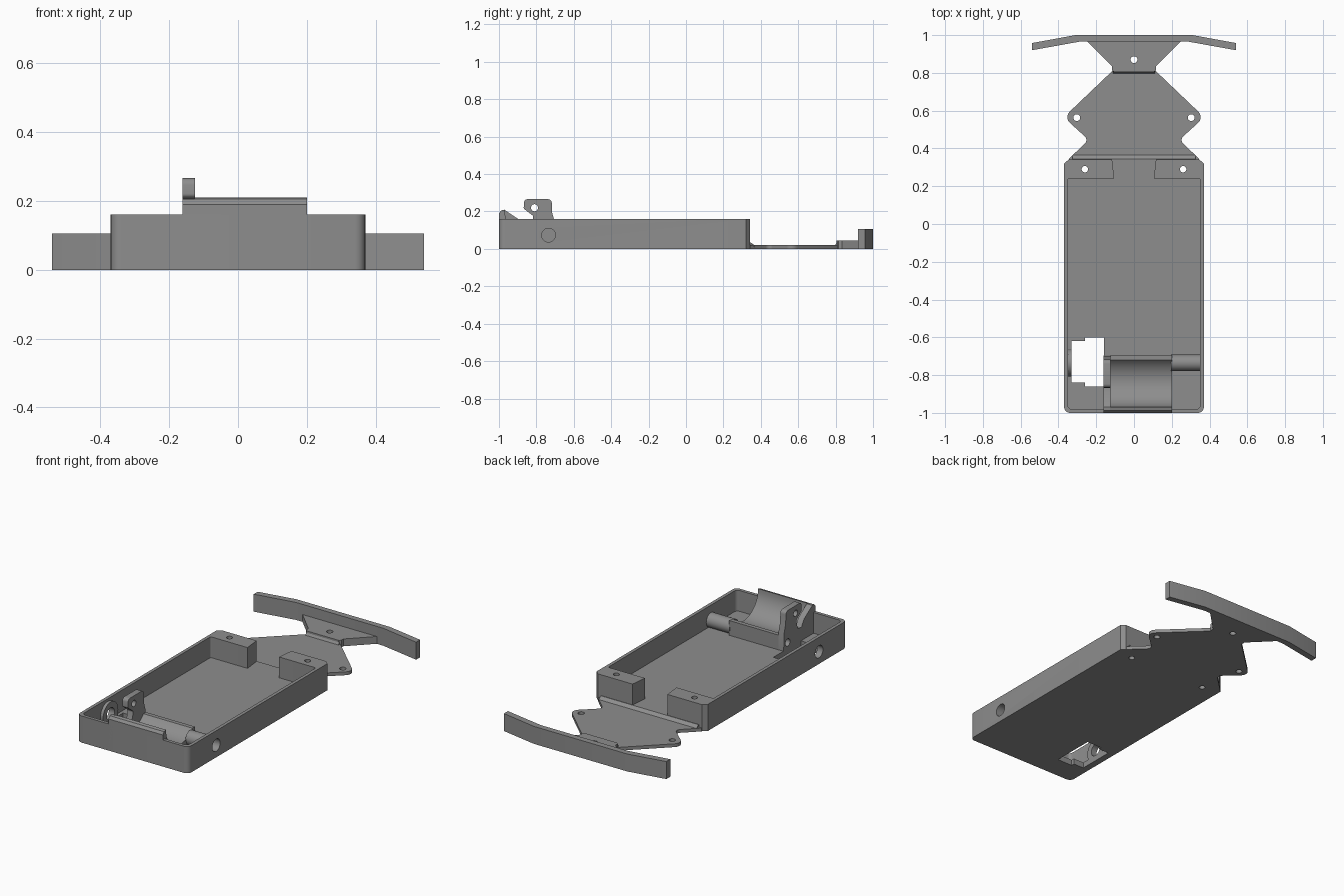
import bpy, bmesh, math
from mathutils import Vector

if "Cube" in bpy.data.objects:
    bpy.data.objects.remove(bpy.data.objects["Cube"])

grey = bpy.data.materials.new("plain grey")
grey.diffuse_color = (0.27, 0.27, 0.27, 1)
grey.use_nodes = True
grey.node_tree.nodes["Principled BSDF"].inputs["Base Color"].default_value = grey.diffuse_color


def prism(name, pts, axis, lo, hi):
    """Extrude a closed outline along z (points are x, y) or x (points are y, z)."""
    place = (lambda p, w: (p[0], p[1], w)) if axis == 'z' else (lambda p, w: (w, p[0], p[1]))
    bm = bmesh.new()
    a = [bm.verts.new(place(p, lo)) for p in pts]
    b = [bm.verts.new(place(p, hi)) for p in pts]
    bm.faces.new(a)
    bm.faces.new(b)
    n = len(pts)
    for i in range(n):
        bm.faces.new((a[i], a[(i + 1) % n], b[(i + 1) % n], b[i]))
    bmesh.ops.recalc_face_normals(bm, faces=bm.faces)
    mesh = bpy.data.meshes.new(name)
    bm.to_mesh(mesh)
    bm.free()
    mesh.materials.append(grey)
    ob = bpy.data.objects.new(name, mesh)
    bpy.context.collection.objects.link(ob)
    return ob


def rounded(pts, steps=5):
    """Round each corner given as (u, v, radius); no radius keeps it sharp."""
    out = []
    for i, p in enumerate(pts):
        c = Vector(p[:2])
        if len(p) < 3:
            out.append(tuple(c))
            continue
        d0 = (Vector(pts[i - 1][:2]) - c).normalized()
        d1 = (Vector(pts[(i + 1) % len(pts)][:2]) - c).normalized()
        half = d0.angle(d1) / 2
        mid = c + (d0 + d1).normalized() * p[2] / math.sin(half)
        t = p[2] / math.tan(half)
        s, e = c + d0 * t - mid, c + d1 * t - mid
        turn = s.angle_signed(e)
        for k in range(steps + 1):
            ang = -turn * k / steps
            out.append((mid.x + s.x * math.cos(ang) - s.y * math.sin(ang),
                        mid.y + s.x * math.sin(ang) + s.y * math.cos(ang)))
    return out


def circle(u, v, r, n=28):
    return [(u + r * math.cos(2 * math.pi * i / n), v + r * math.sin(2 * math.pi * i / n))
            for i in range(n)]


def mirrored(half):
    """Complete a right-hand outline with its left-hand mirror."""
    return half + [(-p[0],) + tuple(p[1:]) for p in reversed(half)]


def cut(ob, *cutters):
    bpy.context.view_layer.objects.active = ob
    for c in cutters:
        m = ob.modifiers.new("cut", 'BOOLEAN')
        m.operation, m.solver, m.object = 'DIFFERENCE', 'EXACT', c
        bpy.ops.object.modifier_apply(modifier=m.name)
        bpy.data.objects.remove(c)


def hole(u, v, r, axis, lo, hi):
    return prism("cutter", circle(u, v, r), axis, lo, hi)


AY, AZ = -0.735, 0.073     # cross axle position
FLOOR = 0.035

# Tray with corner blocks left standing at the open back
tray = prism("tray", rounded(mirrored([(0.37, -1, 0.03), (0.37, 0.32), (0.345, 0.342)])),
             'z', 0, 0.16)
cavity = mirrored([(0.35, -0.98, 0.02), (0.35, 0.24, 0.008), (0.105, 0.24), (0.12, 0.38)])
cut(tray, prism("cutter", rounded(cavity), 'z', FLOOR, 0.3))
window = [(-0.33, -0.84), (-0.26, -0.84), (-0.26, -0.86), (-0.16, -0.86),
          (-0.16, -0.60), (-0.26, -0.60), (-0.26, -0.62), (-0.33, -0.62)]
cut(tray, prism("cutter", window, 'z', -0.1, 0.1),
    hole(-0.26, 0.29, 0.017, 'z', -0.1, 0.3), hole(0.26, 0.29, 0.017, 'z', -0.1, 0.3),
    hole(AY, AZ, 0.037, 'x', 0.3, 0.5), hole(AY, AZ, 0.037, 'x', -0.5, -0.3))

# Round boss inside the left wall
boss = prism("axle_boss", circle(AY, AZ, 0.072, 40), 'x', -0.352, -0.332)
cut(boss, hole(AY, AZ, 0.037, 'x', -0.5, -0.3))

# Axle tube to the right wall
tube = prism("axle_tube", circle(AY, AZ, 0.043, 32), 'x', 0.195, 0.352)
cut(tube, hole(AY, AZ, 0.037, 'x', 0.21, 0.5))

# Curved motor cradle against the front wall
CY, CZ, R = -0.83, 0.21, 0.14
end = math.radians(322)
start = math.radians(180)
arc = [(CY + R * math.cos(start + (end - start) * i / 20),
        CZ + R * math.sin(start + (end - start) * i / 20)) for i in range(21)]
front_lip = [(-1, 0.01), (-1, 0.19), (-0.988, 0.205)]
cradle = prism("motor_cradle", front_lip + arc + [(-0.695, arc[-1][1]), (-0.695, 0.01)],
               'x', -0.127, 0.2)
cut(cradle, hole(AY, AZ, 0.022, 'x', -0.2, 0.3))

# Side bracket with a raised hook
bracket = prism("hook_bracket", rounded(
    front_lip + [(-0.968, 0.207), (-0.89, 0.155), (-0.865, 0.115, 0.01), (-0.83, 0.12, 0.01),
                 (-0.815, 0.175, 0.012), (-0.868, 0.215, 0.012), (-0.865, 0.266, 0.02),
                 (-0.718, 0.266, 0.022), (-0.715, 0.19), (-0.70, 0.14), (-0.695, 0.01)]),
    'x', -0.162, -0.125)
cut(bracket, hole(-0.81, 0.22, 0.019, 'x', -0.3, 0), hole(AY, AZ, 0.022, 'x', -0.3, 0))

# Flat neck plate with rounded ears
neck = prism("neck_plate", rounded(mirrored(
    [(0.345, 0.335), (0.345, 0.345), (0.24, 0.445, 0.025), (0.372, 0.565, 0.04),
     (0.115, 0.81), (0.115, 0.83)])), 'z', 0, 0.02)
cut(neck, *[hole(s * 0.303, 0.563, 0.018, 'z', -0.1, 0.1) for s in (-1, 1)])

# Sloped steps joining the neck to the tray and the bumper tab
prism("tray_step", [(0.335, 0.01), (0.335, FLOOR), (0.345, FLOOR), (0.365, 0.02), (0.365, 0.01)],
      'x', -0.325, 0.325)
prism("tab_step", [(0.797, 0.01), (0.797, 0.02), (0.812, 0.044), (0.82, 0.044), (0.82, 0.01)],
      'x', -0.11, 0.11)

# Raised tab carrying the bumper
tab = prism("bumper_tab", mirrored([(0.105, 0.805), (0.117, 0.815), (0.117, 0.835),
                                    (0.25, 0.968)]), 'z', 0, 0.044)
cut(tab, hole(0, 0.87, 0.018, 'z', -0.1, 0.1))

# Swept bumper bar
bumper = mirrored([(0.29, 0.965), (0.54, 0.92), (0.54, 0.958), (0.31, 1.0)])
bar = [p for p in bumper[:4]] + [p for p in bumper[4:]]
prism("bumper_bar", bar, 'z', 0, 0.105)

# Smooth the curved walls, keep edges crisp
bpy.ops.object.select_all(action='SELECT')
bpy.context.view_layer.objects.active = tray
bpy.ops.object.shade_smooth_by_angle(angle=math.radians(25))
